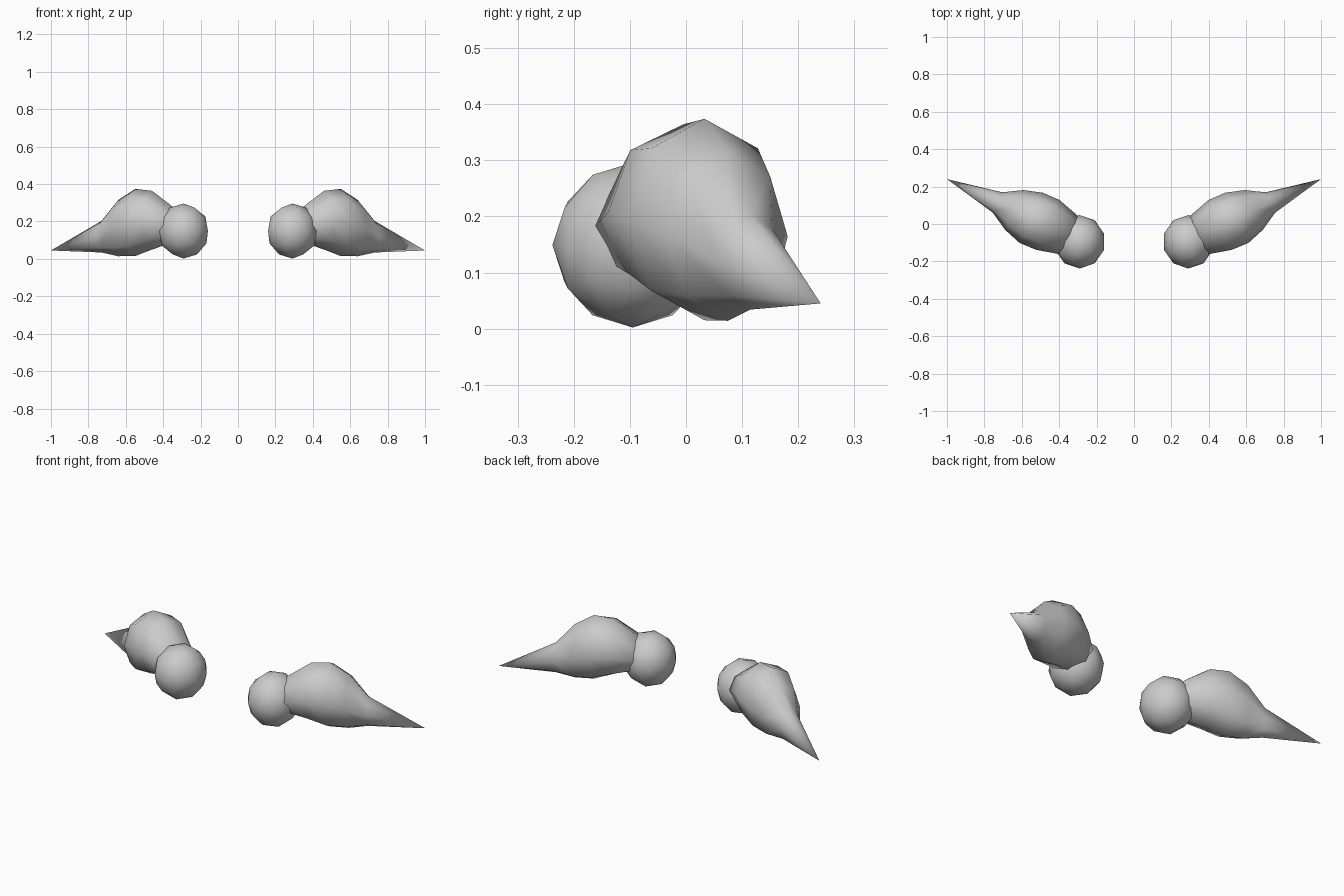
import bpy, bmesh
from math import sin, cos, pi, radians
from mathutils import Matrix, Vector

if "Cube" in bpy.data.objects:
    bpy.data.objects.remove(bpy.data.objects["Cube"])

SIDES = 8
N = Vector((-0.418, 0.908, 0))  # sideways direction of the cross-sections

# cross-sections: centre x, centre y, half width, bottom z, top z
RINGS = [(0.35, -0.058, 0.114, 0.087, 0.280),
         (0.46, -0.005, 0.147, 0.050, 0.364),
         (0.55, 0.033, 0.148, 0.015, 0.374),
         (0.64, 0.075, 0.117, 0.014, 0.315),
         (0.73, 0.115, 0.060, 0.034, 0.203)]
TIP = (1.0, 0.24, 0.045)
ROOT = (0.30, -0.08, 0.18)


def finish(bm, name, side):
    # mirror to the requested side and shade smooth
    if side < 0:
        bmesh.ops.scale(bm, vec=(-1, 1, 1), verts=bm.verts)
    bmesh.ops.recalc_face_normals(bm, faces=bm.faces)
    for f in bm.faces:
        f.smooth = True
    mesh = bpy.data.meshes.new(name)
    bm.to_mesh(mesh)
    bm.free()
    bpy.context.collection.objects.link(bpy.data.objects.new(name, mesh))


def make_body(name, side):
    bm = bmesh.new()
    loops = []
    for x, y, w, lo, hi in RINGS:
        c = Vector((x, y, (lo + hi) / 2))
        loops.append([bm.verts.new(c + N * w * cos(2 * pi * i / SIDES)
                      + Vector((0, 0, (hi - lo) / 2 * sin(2 * pi * i / SIDES))))
                      for i in range(SIDES)])
    root, tip = bm.verts.new(ROOT), bm.verts.new(TIP)
    for i in range(SIDES):
        j = (i + 1) % SIDES
        for a, b in zip(loops, loops[1:]):
            bm.faces.new((a[i], a[j], b[j], b[i]))
        bm.faces.new((root, loops[0][j], loops[0][i]))
        bm.faces.new((tip, loops[-1][i], loops[-1][j]))
    finish(bm, name, side)


def make_ball(name, side):
    bm = bmesh.new()
    m = (Matrix.Translation((0.291, -0.095, 0.149))
         @ Matrix.Diagonal((0.137, 0.143, 0.147, 1)))
    bmesh.ops.create_icosphere(bm, subdivisions=2, radius=1, matrix=m)
    finish(bm, name, side)


for side, label in ((1, "right"), (-1, "left")):
    make_body("tapered_body_" + label, side)  # teardrop with pointed tail
    make_ball("round_end_" + label, side)     # ball at the inner end
